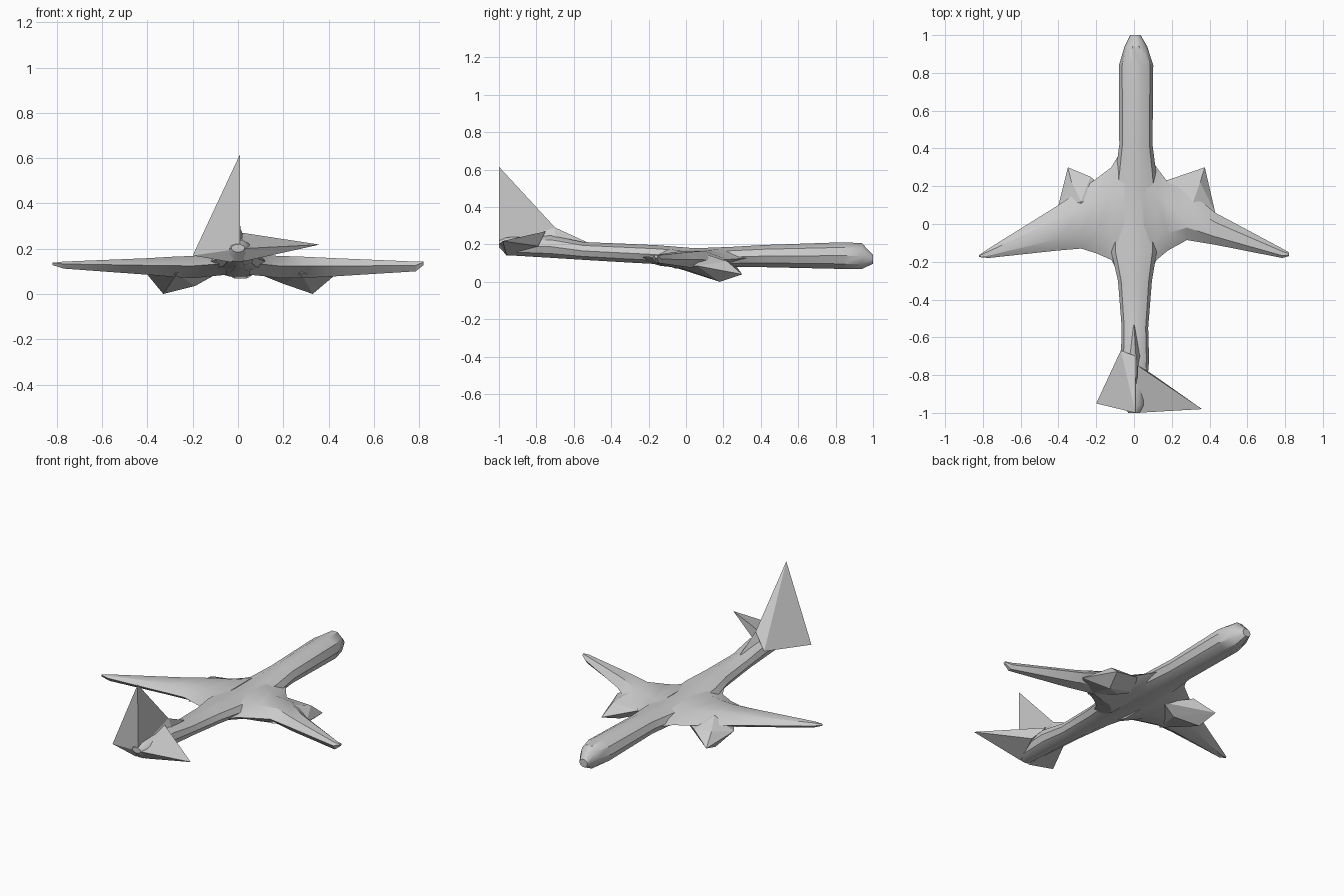
import bpy
import bmesh
from math import cos, sin, pi, radians

cube = bpy.data.objects.get("Cube")
if cube:
    bpy.data.objects.remove(cube)

grey = bpy.data.materials.new("plain grey")
grey.use_nodes = True
colour = (0.6, 0.6, 0.6, 1)
grey.diffuse_color = colour
grey.node_tree.nodes["Principled BSDF"].inputs["Base Color"].default_value = colour


def finish(name, bm, smooth_angle):
    """Turn a bmesh into a named, shaded object."""
    bmesh.ops.recalc_face_normals(bm, faces=bm.faces)
    mesh = bpy.data.meshes.new(name)
    bm.to_mesh(mesh)
    bm.free()
    mesh.materials.append(grey)
    obj = bpy.data.objects.new(name, mesh)
    bpy.context.collection.objects.link(obj)
    if smooth_angle:
        bpy.ops.object.select_all(action="DESELECT")
        obj.select_set(True)
        bpy.context.view_layer.objects.active = obj
        bpy.ops.object.shade_smooth_by_angle(angle=radians(smooth_angle))
    return obj


def loft(name, sections, smooth_angle):
    """Skin a row of equal-sized closed sections and cap both ends."""
    bm = bmesh.new()
    rings = [[bm.verts.new(p) for p in section] for section in sections]
    for a, b in zip(rings, rings[1:]):
        for i in range(len(a)):
            j = (i + 1) % len(a)
            bm.faces.new((a[i], a[j], b[j], b[i]))
    bm.faces.new(rings[0])
    bm.faces.new(rings[-1])
    return finish(name, bm, smooth_angle)


def hull(name, points):
    """Faceted solid wrapped around a few corner points."""
    bm = bmesh.new()
    for p in points:
        bm.verts.new(p)
    out = bmesh.ops.convex_hull(bm, input=bm.verts)
    loose = {g for g in out["geom_interior"] + out["geom_unused"]
             if isinstance(g, bmesh.types.BMVert)}
    bmesh.ops.delete(bm, geom=list(loose), context="VERTS")
    return finish(name, bm, 0)


def body_ring(y, left, right, low, high, sides=10):
    """Rounded fuselage section with slightly flattened sides."""
    ring = []
    for i in range(sides):
        a = 2 * pi * i / sides
        c, s = cos(a), sin(a)
        x = (left + right) / 2 + (right - left) / 2 * c
        z = (low + high) / 2 + (high - low) / 2 * s
        ring.append((x, y, z))
    return ring


# Fuselage: y, left edge, right edge, underside, top
stations = [
    (-1.0, -0.03, 0.03, 0.185, 0.22),
    (-0.96, -0.06, 0.06, 0.14, 0.24),
    (-0.72, -0.07, 0.08, 0.125, 0.25),
    (-0.55, -0.065, 0.075, 0.115, 0.215),
    (-0.3, -0.085, 0.095, 0.1, 0.205),
    (-0.15, -0.12, 0.12, 0.092, 0.198),
    (0.05, -0.13, 0.13, 0.075, 0.182),
    (0.25, -0.1, 0.12, 0.075, 0.19),
    (0.42, -0.078, 0.098, 0.075, 0.2),
    (0.84, -0.08, 0.102, 0.065, 0.215),
    (0.94, -0.05, 0.07, 0.065, 0.21),
    (1.0, -0.02, 0.035, 0.095, 0.145),
]
loft("fuselage", [body_ring(*s) for s in stations], 35)


def wing_section(x, lead, trail, low, high):
    """Thin six-sided wing section at distance x."""
    chord = lead - trail
    mid = (low + high) / 2
    front, back = lead - chord * 0.3, trail + chord * 0.25
    return [(x, lead, mid), (x, front, high), (x, back, high),
            (x, trail, mid + 0.005), (x, back, low), (x, front, low)]


# Wings: x, leading edge, trailing edge, underside, top
wings = {
    "left_wing": [
        (0.05, 0.42, -0.32, 0.085, 0.18),
        (0.12, 0.3, -0.19, 0.078, 0.172),
        (0.18, 0.22, -0.14, 0.07, 0.168),
        (0.28, 0.18, -0.085, 0.07, 0.165),
        (0.43, 0.06, -0.11, 0.078, 0.158),
        (0.785, -0.13, -0.18, 0.1, 0.143),
        (0.82, -0.15, -0.17, 0.128, 0.143),
    ],
    "right_wing": [
        (-0.05, 0.42, -0.32, 0.085, 0.18),
        (-0.12, 0.3, -0.19, 0.078, 0.172),
        (-0.2, 0.24, -0.155, 0.07, 0.168),
        (-0.28, 0.18, -0.13, 0.075, 0.165),
        (-0.4, 0.1, -0.14, 0.085, 0.158),
        (-0.77, -0.13, -0.18, 0.112, 0.143),
        (-0.82, -0.165, -0.175, 0.128, 0.138),
    ],
}
for name, rows in wings.items():
    loft(name, [wing_section(*r) for r in rows], 30)

# Angular engine pods merged into the wing undersides
hull("left_engine", [
    (0.17, 0.23, 0.11), (0.375, 0.3, 0.04), (0.43, 0.06, 0.085),
    (0.33, 0.18, 0.0), (0.2, 0.1, 0.045), (0.28, -0.07, 0.09),
    (0.1, 0.12, 0.085), (0.3, 0.08, 0.155), (0.35, 0.22, 0.11),
])
hull("right_engine", [
    (-0.23, 0.25, 0.11), (-0.35, 0.3, 0.04), (-0.4, 0.1, 0.085),
    (-0.33, 0.18, 0.0), (-0.19, 0.12, 0.035), (-0.27, -0.1, 0.09),
    (-0.1, 0.14, 0.085), (-0.28, 0.12, 0.158), (-0.33, 0.22, 0.11),
])

# Tail: fin apex, stern and ridge are shared by the three surfaces
apex, stern, ridge = (0.008, -1, 0.615), (0.01, -1, 0.2), (0.01, -0.7, 0.29)
hull("tail_fin", [apex, stern, ridge, (-0.2, -0.95, 0.17), (-0.07, -0.67, 0.2)])
hull("fin_fairing", [ridge, stern, (0.0, -0.53, 0.212),
                     (-0.05, -0.7, 0.2), (0.05, -0.7, 0.2)])
hull("left_tailplane", [stern, (0.36, -0.98, 0.218), (0.02, -0.75, 0.27),
                        (0.09, -0.79, 0.19), (0.03, -0.96, 0.145)])
hull("right_tailplane", [stern, (-0.2, -0.95, 0.17), (-0.07, -0.67, 0.2),
                         (-0.03, -0.96, 0.14)])
